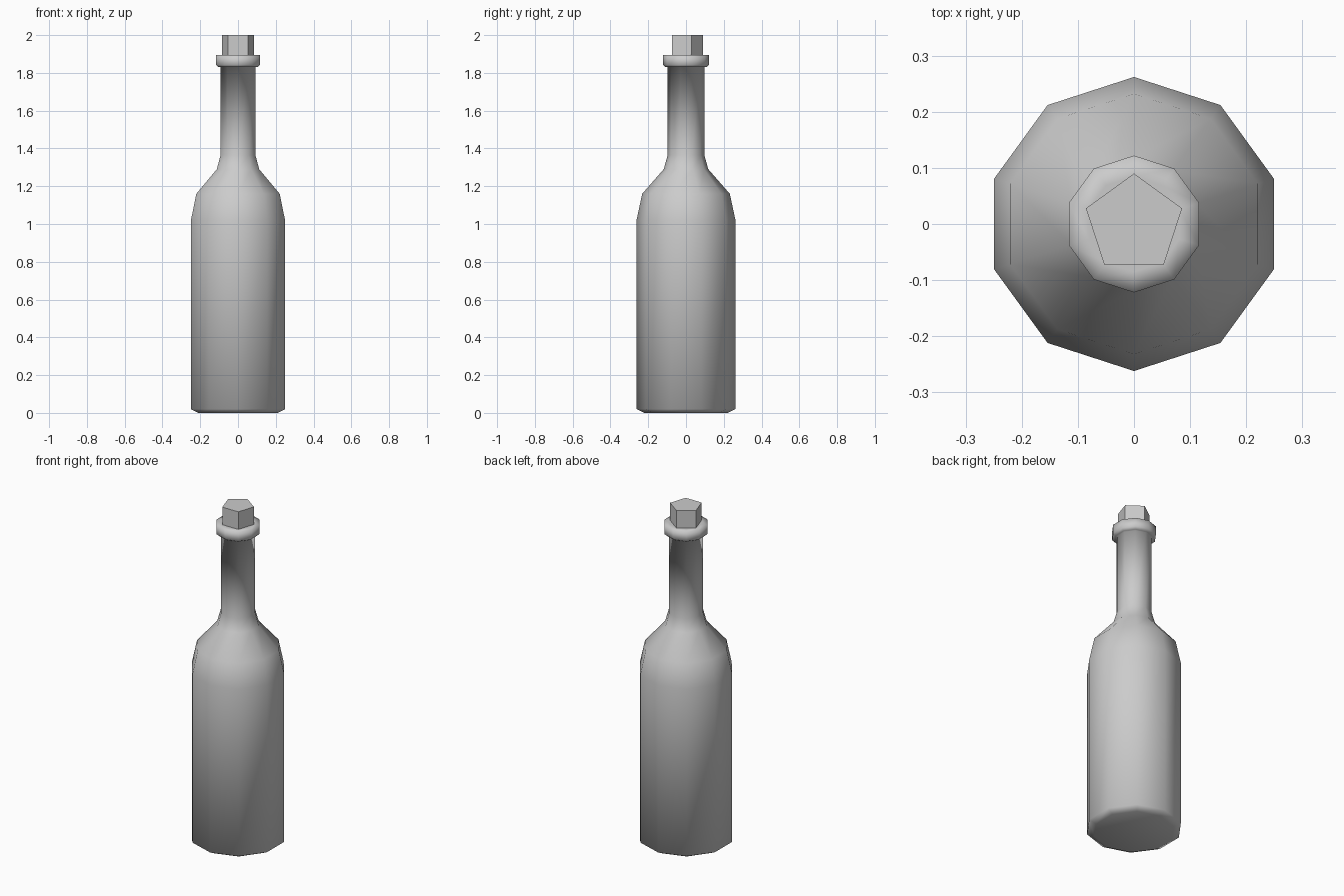
import bpy, bmesh, math

if "Cube" in bpy.data.objects:
    bpy.data.objects.remove(bpy.data.objects["Cube"], do_unlink=True)

grey = bpy.data.materials.new("plain_grey")
grey.use_nodes = True
colour = (0.6, 0.6, 0.6, 1)
grey.diffuse_color = colour
grey.node_tree.nodes["Principled BSDF"].inputs["Base Color"].default_value = colour


def lathe(name, profile, sides, smooth):
    """Stack polygon rings (radius, height), one corner facing the back, and cap both ends."""
    bm = bmesh.new()
    rings = []
    for r, z in profile:
        angles = [math.pi / 2 + math.tau * i / sides for i in range(sides)]
        rings.append([bm.verts.new((r * math.cos(a), r * math.sin(a), z)) for a in angles])
    for low, high in zip(rings, rings[1:]):
        for i in range(sides):
            j = (i + 1) % sides
            bm.faces.new((low[i], low[j], high[j], high[i]))
    bm.faces.new(rings[0][::-1])
    bm.faces.new(rings[-1])
    for face in bm.faces:
        face.smooth = smooth
    mesh = bpy.data.meshes.new(name)
    bm.to_mesh(mesh)
    bm.free()
    mesh.materials.append(grey)
    obj = bpy.data.objects.new(name, mesh)
    bpy.context.collection.objects.link(obj)
    return obj


# Bottle: base, body, shoulder, neck and collar
lathe("bottle", [
    (0.222, 0.0), (0.262, 0.02), (0.262, 1.02), (0.232, 1.16),
    (0.118, 1.29), (0.097, 1.365), (0.097, 1.83),
    (0.108, 1.83), (0.122, 1.842), (0.122, 1.895), (0.085, 1.895),
], 10, True)

# Five-sided stopper
lathe("stopper", [(0.09, 1.86), (0.09, 2.0)], 5, False)
